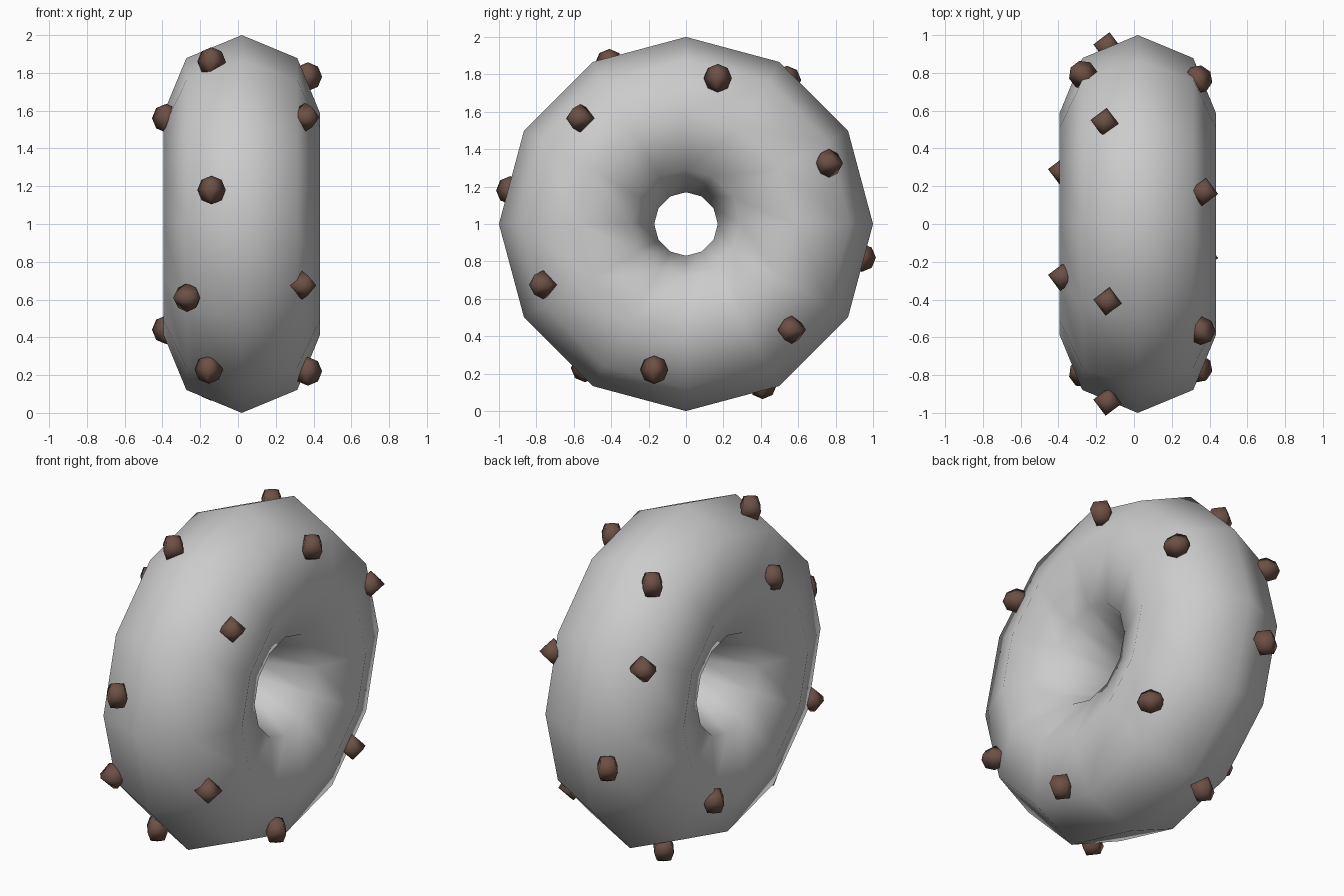
import bpy
from math import radians

if "Cube" in bpy.data.objects:
    bpy.data.objects.remove(bpy.data.objects["Cube"])

# Low-poly ring body, 12 x 8 segments, standing upright with its hole along x
bpy.ops.mesh.primitive_torus_add(major_segments=12, minor_segments=8,
                                 major_radius=0.585, minor_radius=0.415,
                                 location=(0.02, 0, 1), rotation=(0, radians(90), 0))
body = bpy.context.object
body.name = "ring_body"
bpy.ops.object.shade_smooth()

chocolate = bpy.data.materials.new("chocolate")
chocolate.diffuse_color = (0.15, 0.08, 0.06, 1)
chocolate.use_nodes = True
chocolate.node_tree.nodes["Principled BSDF"].inputs["Base Color"].default_value = chocolate.diffuse_color


def chip(index, loc, rot):
    """Four-sided rounded chip half sunk in the ring."""
    bpy.ops.mesh.primitive_uv_sphere_add(segments=4, ring_count=4, radius=0.076,
                                         location=loc,
                                         rotation=[radians(a) for a in rot])
    ob = bpy.context.object
    ob.name = f"chip_{index:02d}"
    ob.data.materials.append(chocolate)
    bpy.ops.object.shade_smooth()


# Chip centres (x, y, z above the middle) and rotations; each has a twin half a turn away
chips = [
    ((-0.14, -0.41, 0.86), (0, 0, -8)),
    ((0.37, 0.17, 0.78), (0, 0, -8)),
    ((-0.38, -0.28, 0.56), (0, 0, -8)),
    ((0.355, -0.565, 0.565), (47, 90, 0)),
    ((-0.14, -0.94, 0.18), (0, 0, -8)),
    ((0.34, -0.765, -0.325), (57, 90, 0)),
    ((-0.27, -0.79, -0.39), (30, 90, 0)),
    ((-0.155, -0.54, -0.77), (0, 0, -8)),
]
for i, ((x, y, z), rot) in enumerate(chips):
    chip(2 * i + 1, (x, y, 1 + z), rot)
    chip(2 * i + 2, (x, -y, 1 - z), rot)
